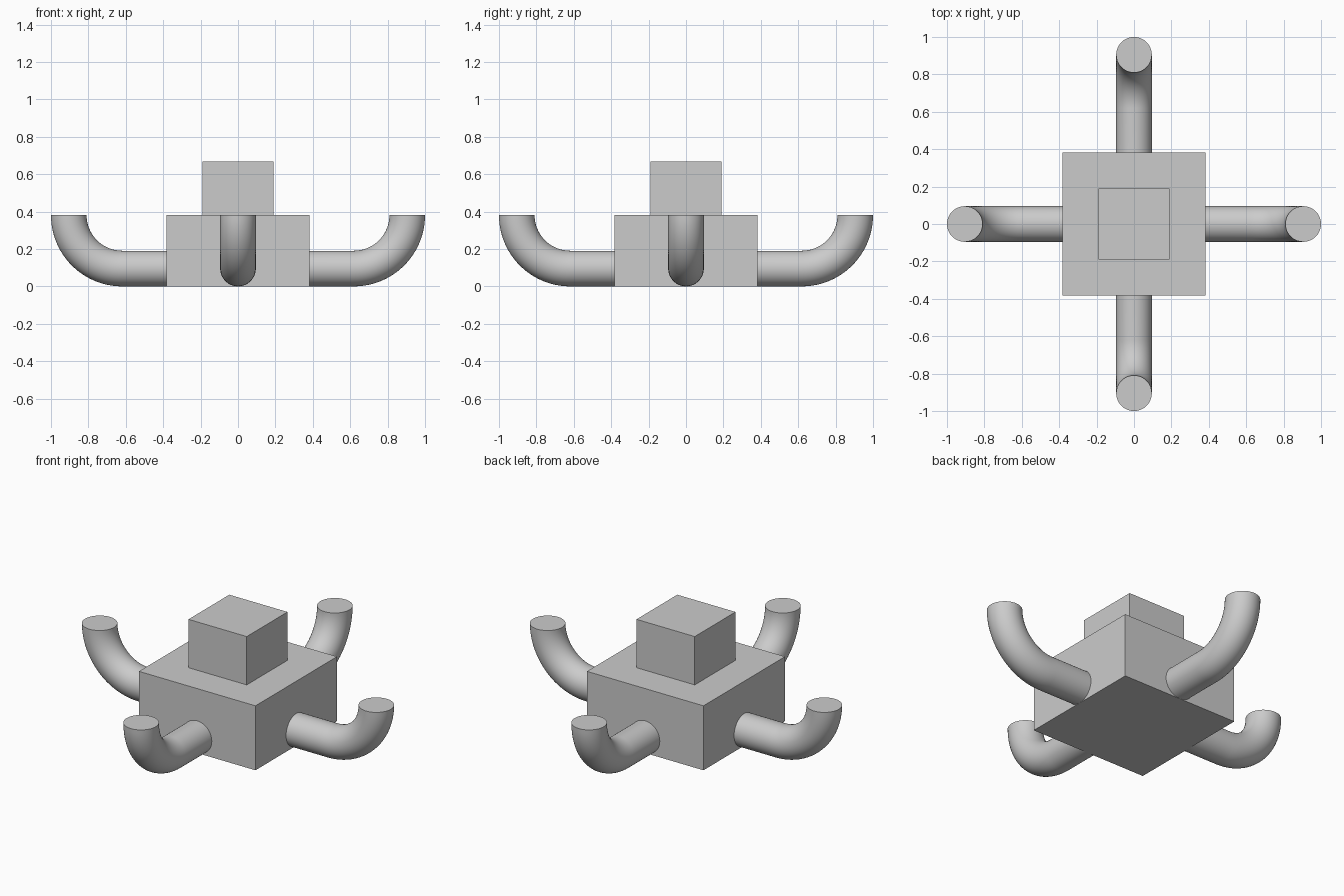
import bpy
import bmesh
from math import pi, sin, cos, radians
from mathutils import Matrix, Vector

cube = bpy.data.objects.get("Cube")
if cube:
    bpy.data.objects.remove(cube, do_unlink=True)

UNIT = 2 / 21            # tube radius; all other sizes are multiples of it
SIDES, BEND_STEPS = 64, 24

grey = bpy.data.materials.new("plain grey")
grey.use_nodes = True
GREY = (0.6, 0.6, 0.6, 1)
grey.diffuse_color = GREY
grey.node_tree.nodes["Principled BSDF"].inputs["Base Color"].default_value = GREY


def add_object(name, bm):
    bmesh.ops.recalc_face_normals(bm, faces=bm.faces)
    mesh = bpy.data.meshes.new(name)
    bm.to_mesh(mesh)
    bm.free()
    mesh.materials.append(grey)
    obj = bpy.data.objects.new(name, mesh)
    bpy.context.collection.objects.link(obj)
    return obj


def box(name, width, bottom, top):
    bm = bmesh.new()
    size = Matrix.Diagonal((width, width, top - bottom, 1))
    place = Matrix.Translation((0, 0, (bottom + top) / 2))
    bmesh.ops.create_cube(bm, size=1, matrix=place @ size)
    return add_object(name, bm)


def arm(name, angle):
    # Straight run out of the body, then a quarter bend up to a flat end
    bend = 3 * UNIT
    centre = Vector((6.5 * UNIT, 0, 4 * UNIT))
    stations = [(Vector((4 * UNIT, 0, UNIT)), 0)]
    for i in range(BEND_STEPS + 1):
        a = pi / 2 * i / BEND_STEPS
        stations.append((centre + bend * Vector((sin(a), 0, -cos(a))), a))

    bm = bmesh.new()
    rings = []
    for point, a in stations:
        across = Vector((-sin(a), 0, cos(a)))
        side = Vector((0, 1, 0))
        turns = [2 * pi * k / SIDES for k in range(SIDES)]
        rings.append([bm.verts.new(point + UNIT * (cos(t) * across + sin(t) * side))
                      for t in turns])
    for lower, upper in zip(rings, rings[1:]):
        for k in range(SIDES):
            n = (k + 1) % SIDES
            bm.faces.new((lower[k], lower[n], upper[n], upper[k]))
    bm.faces.new(rings[0])
    bm.faces.new(rings[-1])
    bmesh.ops.rotate(bm, verts=bm.verts, matrix=Matrix.Rotation(angle, 3, "Z"))

    obj = add_object(name, bm)
    bpy.ops.object.select_all(action="DESELECT")
    obj.select_set(True)
    bpy.context.view_layer.objects.active = obj
    bpy.ops.object.shade_smooth_by_angle(angle=radians(35))
    return obj


# Stacked blocks
box("body_block", 8 * UNIT, 0, 4 * UNIT)
box("top_block", 4 * UNIT, 4 * UNIT, 7 * UNIT)

# Four bent arms
for i, name in enumerate(("left_arm", "back_arm", "right_arm", "front_arm")):
    arm(name, i * pi / 2)
